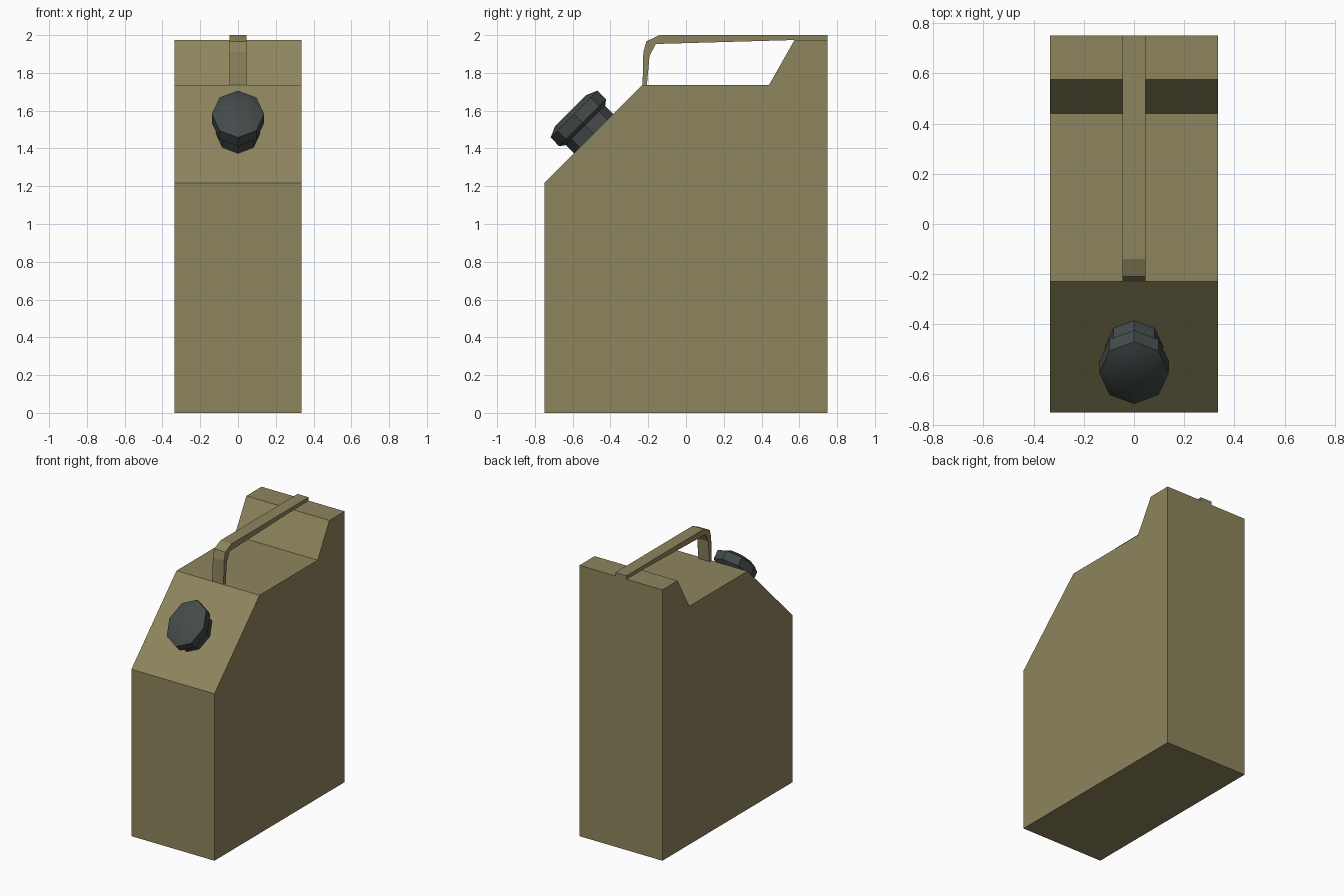
import bpy, bmesh
from math import radians, sin, cos, pi
from mathutils import Matrix

if "Cube" in bpy.data.objects:
    bpy.data.objects.remove(bpy.data.objects["Cube"])


def material(name, color):
    m = bpy.data.materials.new(name)
    m.diffuse_color = color
    m.use_nodes = True
    m.node_tree.nodes["Principled BSDF"].inputs["Base Color"].default_value = m.diffuse_color
    return m


def finish(bm, name, mat):
    bmesh.ops.recalc_face_normals(bm, faces=bm.faces[:])
    mesh = bpy.data.meshes.new(name)
    bm.to_mesh(mesh)
    bm.free()
    mesh.materials.append(mat)
    ob = bpy.data.objects.new(name, mesh)
    bpy.context.collection.objects.link(ob)
    return ob


def extrude_profile(name, profile, half_width, mat):
    """Extrude a side (y, z) outline symmetrically along x."""
    bm = bmesh.new()
    face = bm.faces.new([bm.verts.new((-half_width, y, z)) for y, z in profile])
    ext = bmesh.ops.extrude_face_region(bm, geom=[face])["geom"]
    moved = [g for g in ext if isinstance(g, bmesh.types.BMVert)]
    bmesh.ops.translate(bm, verts=moved, vec=(2 * half_width, 0, 0))
    return finish(bm, name, mat)


def lathe(name, rings, mat, sides=8, squash=0.79):
    """Stack of (radius, height) rings, narrowed in x, closed at both ends."""
    bm = bmesh.new()
    loops = []
    for r, h in rings:
        loops.append([bm.verts.new((squash * r * cos(2 * pi * i / sides),
                                    r * sin(2 * pi * i / sides), h))
                      for i in range(sides)])
    for a, b in zip(loops, loops[1:]):
        for i in range(sides):
            j = (i + 1) % sides
            bm.faces.new((a[i], a[j], b[j], b[i]))
    bm.faces.new(loops[0][::-1])
    bm.faces.new(loops[-1])
    # Seat it on the sloped shoulder, tilted forward 45 degrees
    bm.transform(Matrix.Translation((0, -0.487, 1.476)) @ Matrix.Rotation(radians(45), 4, 'X'))
    ob = finish(bm, name, mat)
    bpy.ops.object.select_all(action='DESELECT')
    ob.select_set(True)
    bpy.context.view_layer.objects.active = ob
    bpy.ops.object.shade_smooth_by_angle(angle=radians(32))
    return ob


olive = material("olive_paint", (0.27, 0.235, 0.11, 1))
dark = material("dark_plastic", (0.058, 0.068, 0.068, 1))

# Can body with sloped shoulder and hand recess
extrude_profile("can_body", [(-0.75, 0), (0.75, 0), (0.75, 1.975), (0.575, 1.975),
                             (0.44, 1.737), (-0.23, 1.737), (-0.75, 1.217)], 0.335, olive)

# Carrying handle
extrude_profile("handle", [(-0.23, 1.737), (-0.226, 1.91), (-0.21, 1.967), (-0.14, 2.0),
                           (0.75, 2.0), (0.75, 1.974), (0.575, 1.974), (-0.16, 1.953),
                           (-0.193, 1.89), (-0.207, 1.737)], 0.045, olive)

# Spout neck and screw cap
lathe("spout_neck", [(0.147, -0.01), (0.147, 0.075)], dark)
lathe("screw_cap", [(0.15, 0.066), (0.176, 0.086), (0.175, 0.15), (0.115, 0.176)], dark)
